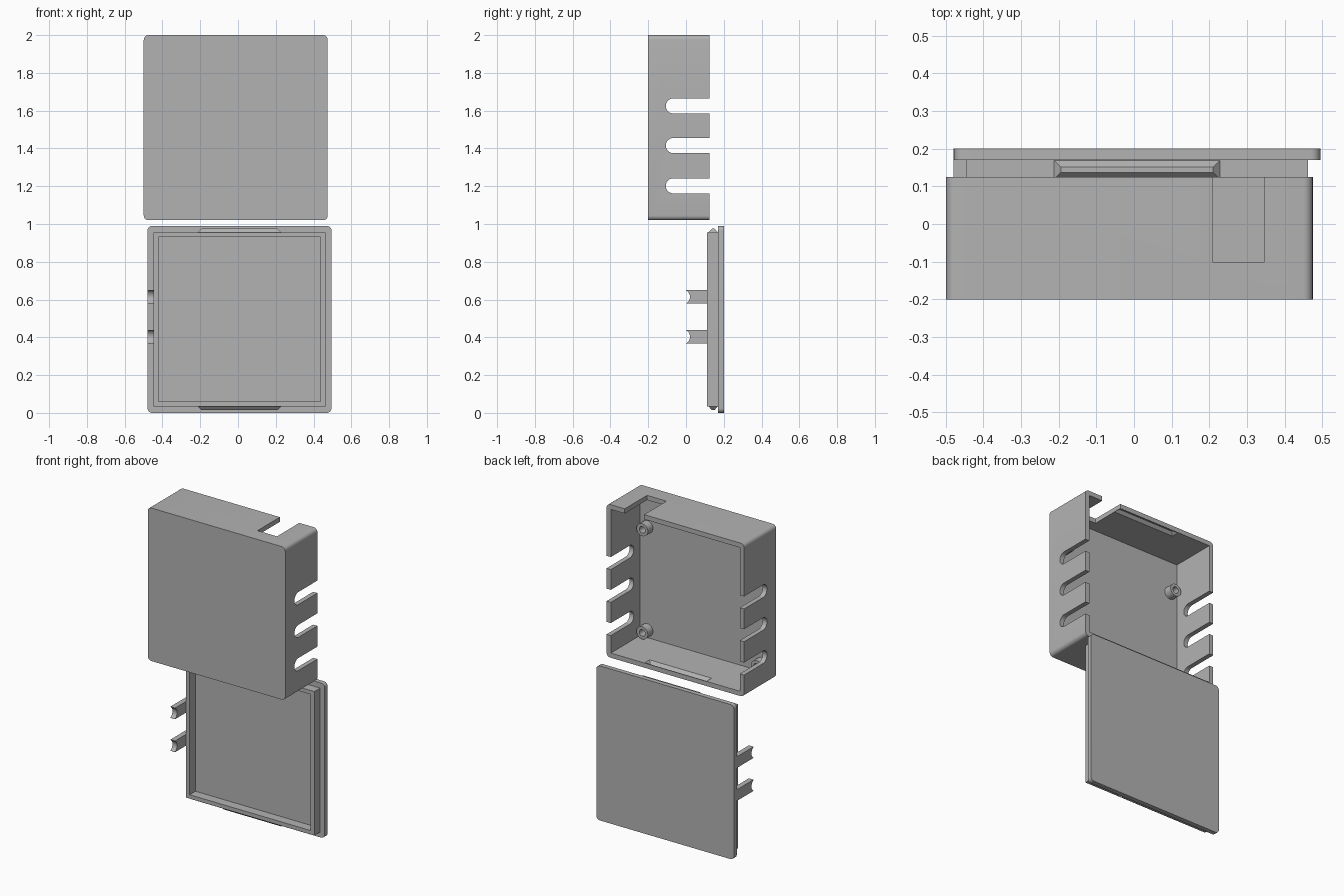
import bpy, bmesh, math
from mathutils import Vector

cube = bpy.data.objects.get("Cube")
if cube:
    bpy.data.objects.remove(cube, do_unlink=True)

grey = bpy.data.materials.new("plain grey plastic")
grey.use_nodes = True
GREY = (0.45, 0.45, 0.45, 1)
grey.diffuse_color = GREY
grey.node_tree.nodes["Principled BSDF"].inputs["Base Color"].default_value = GREY


def finish(name, bm):
    bmesh.ops.recalc_face_normals(bm, faces=bm.faces)
    mesh = bpy.data.meshes.new(name)
    bm.to_mesh(mesh)
    bm.free()
    mesh.materials.append(grey)
    ob = bpy.data.objects.new(name, mesh)
    bpy.context.collection.objects.link(ob)
    return ob


def prism(name, profile, axis, a, b):
    """Extrude a 2D profile from a to b; (x, z) along y or (y, z) along x."""
    bm = bmesh.new()
    place = (lambda u, v: (u, a, v)) if axis == "y" else (lambda u, v: (a, u, v))
    face = bm.faces.new([bm.verts.new(place(u, v)) for u, v in profile])
    new = bmesh.ops.extrude_face_region(bm, geom=[face])["geom"]
    step = Vector((0, b - a, 0)) if axis == "y" else Vector((b - a, 0, 0))
    bmesh.ops.translate(bm, vec=step, verts=[g for g in new if isinstance(g, bmesh.types.BMVert)])
    return finish(name, bm)


def arc(cu, cv, r, start, end, n):
    angles = [math.radians(start + (end - start) * i / n) for i in range(n + 1)]
    return [(cu + r * math.cos(t), cv + r * math.sin(t)) for t in angles]


def rect(cu, cv, hu, hv, r=0):
    if not r:
        return [(cu - hu, cv - hv), (cu + hu, cv - hv), (cu + hu, cv + hv), (cu - hu, cv + hv)]
    pts = []
    for i, (su, sv) in enumerate([(1, 1), (-1, 1), (-1, -1), (1, -1)]):
        pts += arc(cu + su * (hu - r), cv + sv * (hv - r), r, 90 * i, 90 * i + 90, 6)
    return pts


def cut(ob, cutter):
    """Subtract the cutter, bake the result, then drop the cutter."""
    mod = ob.modifiers.new("cut", "BOOLEAN")
    mod.operation, mod.solver, mod.object = "DIFFERENCE", "EXACT", cutter
    bpy.context.view_layer.update()
    graph = bpy.context.evaluated_depsgraph_get()
    mesh = bpy.data.meshes.new_from_object(ob.evaluated_get(graph))
    ob.modifiers.clear()
    ob.data = mesh
    bpy.data.objects.remove(cutter, do_unlink=True)


def snap_ridge(name, cx, y_back, z_base, z_peak):
    """Tapered bar with sloping sides and ends."""
    bm = bmesh.new()
    for hx, y0, y1, z in ((0.222, 0.052, 0, z_base), (0.202, 0.033, 0.019, z_peak)):
        for sx in (-1, 1):
            for y in (y0, y1):
                bm.verts.new((cx + sx * hx, y_back - y, z))
    bmesh.ops.convex_hull(bm, input=bm.verts)
    bmesh.ops.dissolve_limit(bm, angle_limit=0.01, verts=bm.verts, edges=bm.edges)
    return finish(name, bm)


def smooth(ob):
    bpy.ops.object.select_all(action="DESELECT")
    ob.select_set(True)
    bpy.context.view_layer.objects.active = ob
    bpy.ops.object.shade_smooth_by_angle(angle=math.radians(30))


# Case: open at the back
BX, BZ, BACK = -0.012, 1.51, 0.125
HX, HZ, WALL = 0.487, 0.49, 0.03
case = prism("case_shell", rect(BX, BZ, HX, HZ, 0.025), "y", -0.2, BACK)
cut(case, prism("cavity", rect(BX, BZ, HX - WALL, HZ - WALL), "y", -0.17, 0.3))

# Cable slots through both side walls
for z in (1.202, 1.415, 1.625):
    slot = arc(-0.067, z, 0.04, 90, 270, 16) + [(0.3, z - 0.04), (0.3, z + 0.04)]
    cut(case, prism("slot", slot, "x", -0.7, 0.7))

# Notch in the top wall
cut(case, prism("notch", rect(0.278, 1.99, 0.069, 0.1), "y", -0.101, 0.3))

# Grooves that take the lid ridges
for s in (-1, 1):
    inner = HZ - WALL
    groove = snap_ridge("groove", BX, BACK - 0.003, BZ + s * (inner - 0.002), BZ + s * (inner + 0.018))
    cut(case, groove)
smooth(case)

# Hollow screw posts on the case floor
for side, x in (("right", BX - 0.405), ("left", BX + 0.405)):
    for level, z in (("lower", 1.1), ("upper", 1.76)):
        post = prism(f"{side}_{level}_post", arc(x, z, 0.04, 0, 345, 23), "y", -0.172, -0.118)
        cut(post, prism("post_hole", arc(x, z, 0.021, 0, 345, 23), "y", -0.168, 0))
        smooth(post)

# Lid plate with its raised rim
LX, LZ, SEAT = 0.008, 0.495, 0.17
lid = prism("lid_plate", rect(LX, LZ, 0.487, 0.495, 0.025), "y", SEAT, 0.2)
smooth(lid)
rim = prism("lid_rim", rect(LX, LZ, 0.455, 0.461), "y", 0.111, SEAT + 0.002)
cut(rim, prism("rim_opening", rect(LX, LZ, 0.428, 0.436), "y", 0, 0.3))

# Snap ridges on the rim
for name, s in (("lower", -1), ("upper", 1)):
    snap_ridge(f"{name}_snap_ridge", LX, SEAT, LZ + s * 0.459, LZ + s * 0.48)

# Cable clamps with hollowed ends
for name, z in (("lower", 0.403), ("upper", 0.614)):
    end = arc(-0.018, z, 0.039, -62, 62, 12)
    profile = [(SEAT, z - 0.036), (0, z - 0.036)] + end + [(0, z + 0.036), (SEAT, z + 0.036)]
    clamp = prism(f"{name}_cable_clamp", profile, "x", -0.479, -0.446)
    smooth(clamp)
